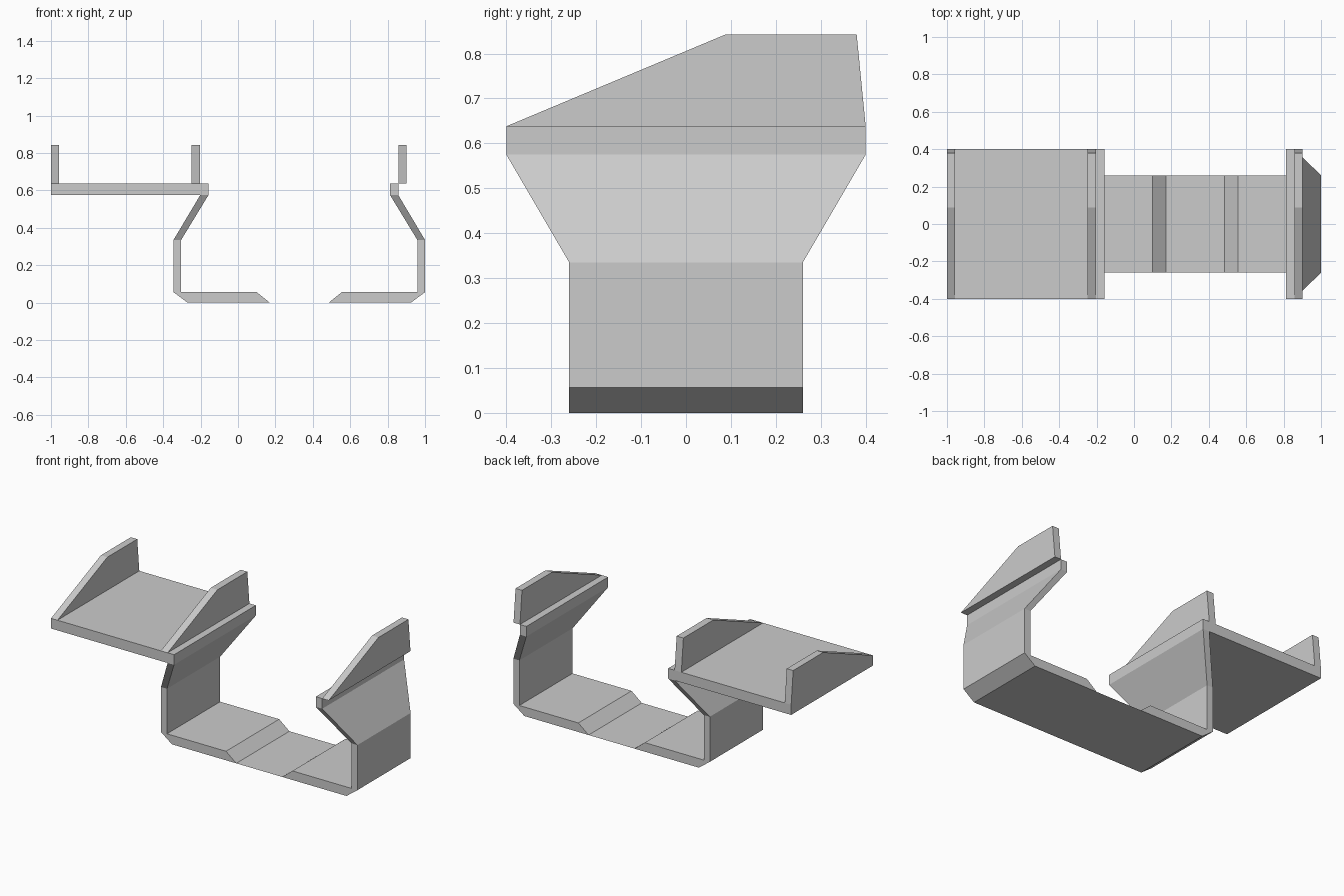
import bpy, bmesh

if "Cube" in bpy.data.objects:
    bpy.data.objects.remove(bpy.data.objects["Cube"])

MID = 0.655  # x -> MID - x mirrors the left side to the right


def finish(name, bm):
    bmesh.ops.remove_doubles(bm, verts=bm.verts, dist=1e-5)
    bmesh.ops.recalc_face_normals(bm, faces=bm.faces)
    me = bpy.data.meshes.new(name)
    bm.to_mesh(me)
    bm.free()
    ob = bpy.data.objects.new(name, me)
    bpy.context.collection.objects.link(ob)
    return ob


def loft(name, rings, caps=(True, True)):
    """Skin a run of equal-length point rings; repeated points collapse."""
    bm = bmesh.new()
    rows = [[bm.verts.new(p) for p in r] for r in rings]
    n = len(rows[0])
    for a, b in zip(rows, rows[1:]):
        for i in range(n):
            j = (i + 1) % n
            bm.faces.new((a[i], a[j], b[j], b[i]))
    if caps[0]:
        bm.faces.new(rows[0])
    if caps[1]:
        bm.faces.new(rows[-1])
    return finish(name, bm)


def side_x(x, right):
    return MID - x if right else x


# bracket section: outer x, z, inner x, z, half depth
BRACKET = [
    (0.17, 0.0, 0.10, 0.056, 0.26),
    (-0.27, 0.0, -0.304, 0.056, 0.26),
    (-0.345, 0.056, -0.304, 0.056, 0.26),
    (-0.345, 0.335, -0.304, 0.335, 0.26),
    (-0.202, 0.575, -0.158, 0.575, 0.40),
    (-0.202, 0.638, -0.158, 0.638, 0.40),
]


def bracket(name, right):
    rows = BRACKET if right else BRACKET[:-1]  # left one ends under the shelf
    rings = []
    for xo, zo, xi, zi, h in rows:
        xo, xi = side_x(xo, right), side_x(xi, right)
        rings.append([(xo, -h, zo), (xi, -h, zi), (xi, h, zi), (xo, h, zo)])
    return loft(name, rings, (True, right))


# upright fin outline in y, z
FIN = [(-0.40, 0.638), (0.087, 0.842), (0.38, 0.842), (0.40, 0.638)]


def fin(name, x0, x1):
    return loft(name, [[(x, y, z) for y, z in FIN] for x in (x0, x1)])


bracket("left_bracket", False)
bracket("right_bracket", True)

# shelf on the left bracket
loft("shelf", [[(-1, y, 0.575), (-0.158, y, 0.575),
                (-0.158, y, 0.638), (-1, y, 0.638)] for y in (-0.4, 0.4)])

# thin floor sheet between the brackets
bm = bmesh.new()
bm.faces.new([bm.verts.new((x, y, 0)) for x, y in
              ((0.17, -0.26), (MID - 0.17, -0.26), (MID - 0.17, 0.26), (0.17, 0.26))])
finish("floor_sheet", bm)

# upright fins
fin("shelf_outer_fin", -1.0, -0.956)
fin("shelf_inner_fin", -0.248, -0.202)
fin("right_fin", MID + 0.202, MID + 0.246)
